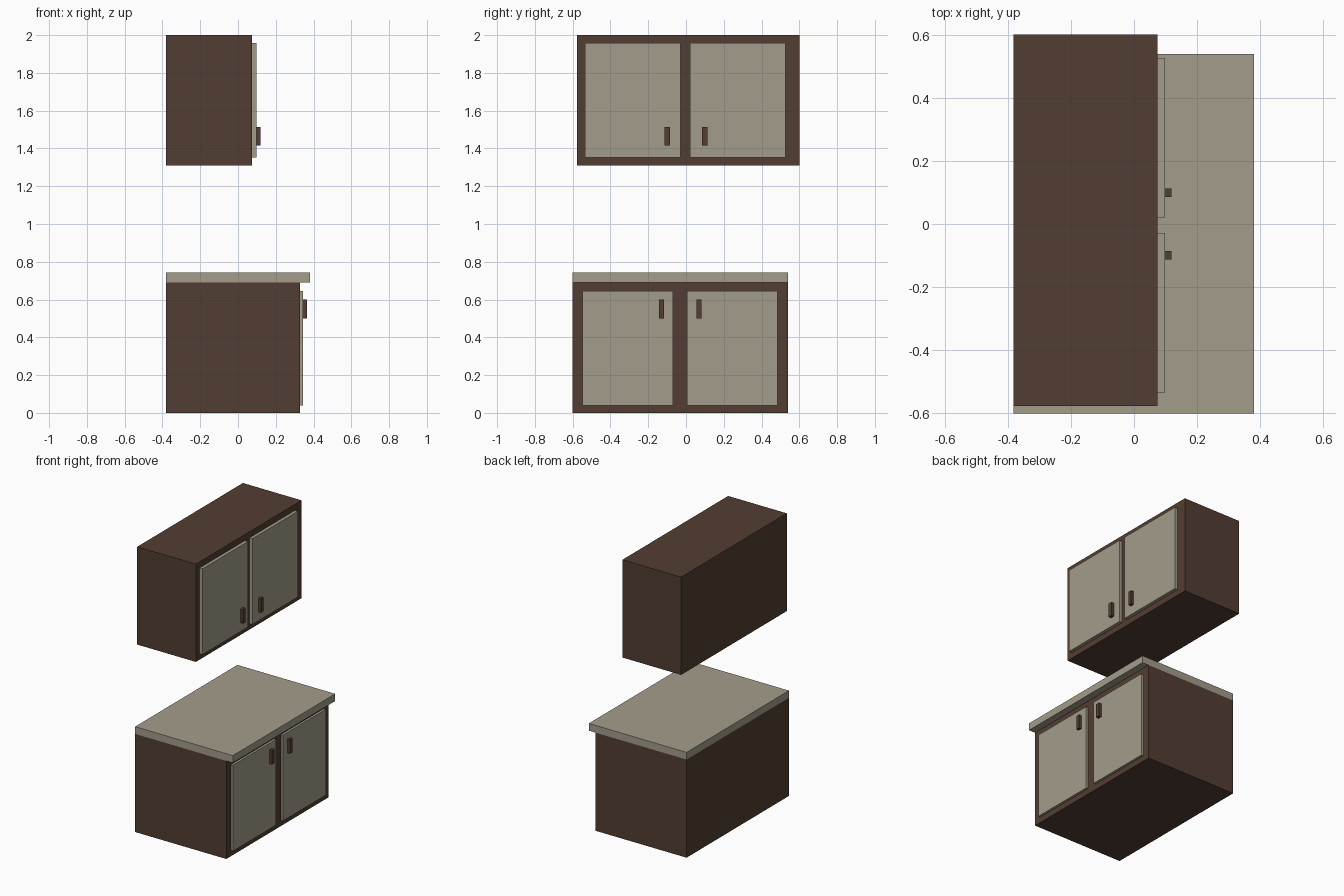
import bpy
import bmesh
from mathutils import Vector

if "Cube" in bpy.data.objects:
    bpy.data.objects.remove(bpy.data.objects["Cube"])


def material(name, colour):
    m = bpy.data.materials.new(name)
    m.diffuse_color = (*colour, 1.0)
    m.use_nodes = True
    m.node_tree.nodes["Principled BSDF"].inputs["Base Color"].default_value = m.diffuse_color
    return m


WOOD = material("dark_wood", (0.085, 0.048, 0.032))
PANEL = material("warm_grey", (0.37, 0.335, 0.26))


def box(name, x, y, z, mat):
    """Flat-sided box from (min, max) ranges on each axis."""
    bm = bmesh.new()
    bmesh.ops.create_cube(bm, size=1.0)
    size = Vector((x[1] - x[0], y[1] - y[0], z[1] - z[0]))
    bmesh.ops.scale(bm, vec=size, verts=bm.verts)
    mesh = bpy.data.meshes.new(name)
    bm.to_mesh(mesh)
    bm.free()
    mesh.materials.append(mat)
    obj = bpy.data.objects.new(name, mesh)
    obj.location = (sum(x) / 2, sum(y) / 2, sum(z) / 2)
    bpy.context.collection.objects.link(obj)
    return obj


def cabinet(prefix, x, y, z, door_x, door_z, doors, handle_x, handle_z, handles):
    """Carcass with a pair of doors on its +x face, each with a pull handle."""
    box(prefix + "_body", x, y, z, WOOD)
    for side, door_y, handle_y in zip(("left", "right"), doors, handles):
        box(f"{prefix}_{side}_door", (x[1], door_x), door_y, door_z, PANEL)
        box(f"{prefix}_{side}_handle", (door_x, handle_x), handle_y, handle_z, WOOD)


# Wall cabinet
cabinet("upper", (-0.382, 0.075), (-0.576, 0.6), (1.311, 2.0),
        0.098, (1.353, 1.957), ((-0.534, -0.029), (0.021, 0.526)),
        0.119, (1.416, 1.514), ((-0.113, -0.086), (0.086, 0.113)))

# Base cabinet
cabinet("lower", (-0.382, 0.329), (-0.6, 0.539), (0.0, 0.691),
        0.345, (0.04, 0.645), ((-0.547, -0.068), (0.006, 0.485)),
        0.366, (0.501, 0.599), ((-0.143, -0.116), (0.056, 0.083)))

# Worktop overhanging the base cabinet doors
box("countertop", (-0.382, 0.38), (-0.6, 0.539), (0.691, 0.742), PANEL)
